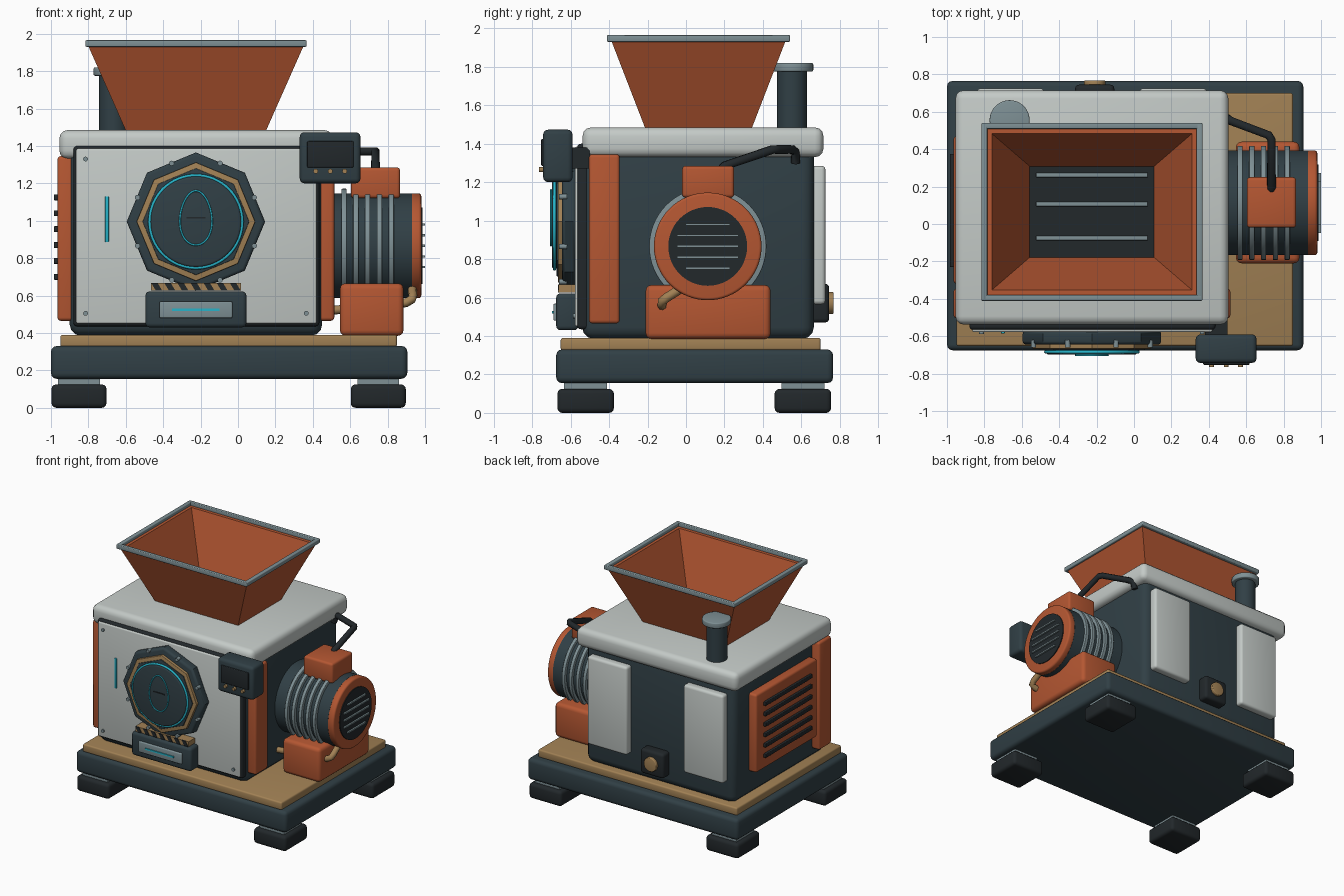
import bpy, bmesh, math
from mathutils import Matrix, Vector

if "Cube" in bpy.data.objects:
    bpy.data.objects.remove(bpy.data.objects["Cube"])


def mat(name, r, g, b):
    m = bpy.data.materials.new(name)
    m.diffuse_color = (r, g, b, 1)
    m.use_nodes = True
    m.node_tree.nodes["Principled BSDF"].inputs["Base Color"].default_value = m.diffuse_color
    return m


DARK = mat("dark_slate", 0.030, 0.050, 0.060)
BLACK = mat("rubber_black", 0.016, 0.021, 0.024)
ORANGE = mat("burnt_orange", 0.46, 0.095, 0.032)
TAN = mat("tan", 0.36, 0.22, 0.09)
LIGHT = mat("light_grey", 0.55, 0.59, 0.57)
STEEL = mat("steel", 0.21, 0.28, 0.30)
CYAN = mat("cyan", 0.02, 0.45, 0.58)


def finish(name, bm, m, smooth=True):
    bmesh.ops.recalc_face_normals(bm, faces=bm.faces)
    me = bpy.data.meshes.new(name)
    bm.to_mesh(me)
    bm.free()
    me.materials.append(m)
    ob = bpy.data.objects.new(name, me)
    bpy.context.collection.objects.link(ob)
    if smooth:
        bpy.ops.object.select_all(action='DESELECT')
        ob.select_set(True)
        bpy.context.view_layer.objects.active = ob
        bpy.ops.object.shade_smooth_by_angle(angle=math.radians(40))
    return ob


def box(name, x, y, z, m, bev=0.0):
    """Box from (min, max) pairs with rounded edges."""
    bm = bmesh.new()
    bmesh.ops.create_cube(bm, size=1)
    lo, hi = Vector((x[0], y[0], z[0])), Vector((x[1], y[1], z[1]))
    bm.transform(Matrix.Translation((lo + hi) / 2) @ Matrix.Diagonal((*(hi - lo), 1)))
    if bev:
        bmesh.ops.bevel(bm, geom=bm.edges[:], offset=bev, segments=3, profile=0.5, affect='EDGES')
    return finish(name, bm, m)


def cyl(name, axis, c, r, span, m, n=48, bev=0.0):
    """Prism along an axis; c holds the other two coordinates, span the ends."""
    a, b = span
    bm = bmesh.new()
    bmesh.ops.create_cone(bm, cap_ends=True, segments=n, radius1=r, radius2=r, depth=b - a)
    if bev:
        rim = [e for e in bm.edges if abs(e.verts[0].co.z - e.verts[1].co.z) < 1e-5]
        bmesh.ops.bevel(bm, geom=rim, offset=bev, segments=3, profile=0.5, affect='EDGES')
    h = (a + b) / 2
    rot, loc = {'X': (Matrix.Rotation(math.pi / 2, 4, 'Y'), (h, *c)),
                'Y': (Matrix.Rotation(math.pi / 2, 4, 'X'), (c[0], h, c[1])),
                'Z': (Matrix(), (*c, h))}[axis]
    bm.transform(Matrix.Translation(loc) @ rot)
    return finish(name, bm, m)


def tube(name, pts, r, m, cyclic=False):
    cu = bpy.data.curves.new(name, 'CURVE')
    cu.dimensions = '3D'
    cu.bevel_depth = r
    cu.bevel_resolution = 2
    cu.use_fill_caps = not cyclic
    sp = cu.splines.new('POLY')
    sp.points.add(len(pts) - 1)
    for p, co in zip(sp.points, pts):
        p.co = (*co, 1)
    sp.use_cyclic_u = cyclic
    cu.materials.append(m)
    ob = bpy.data.objects.new(name, cu)
    bpy.context.collection.objects.link(ob)
    bpy.ops.object.select_all(action='DESELECT')
    ob.select_set(True)
    bpy.context.view_layer.objects.active = ob
    bpy.ops.object.convert(target='MESH')
    bpy.ops.object.shade_smooth_by_angle(angle=math.radians(50))


CX = -0.225  # centre line of the main housing

# Feet, plinth and deck
for fx in (-0.85, 0.75):
    for fy in (-0.522, 0.608):
        box("foot", (fx - .147, fx + .147), (fy - .147, fy + .147), (0, .125), BLACK, .025)
        box("foot_spacer", (fx - .112, fx + .112), (fy - .112, fy + .112), (.115, .165), STEEL)
box("plinth", (-1.0, .905), (-.675, .765), (.155, .33), DARK, .03)
box("deck", (-.95, .85), (-.652, .70), (.325, .39), TAN, .012)

# Housing, lid and side pillars
box("housing", (-.90, .45), (-.54, .665), (.385, 1.40), DARK, .06)
box("lid", (-.955, .505), (-.538, .715), (1.33, 1.485), LIGHT, .045)
box("pillar_left", (-.965, -.86), (-.505, -.345), (.465, 1.345), ORANGE, .018)
box("pillar_right", (.41, .515), (-.505, -.345), (.465, 1.345), ORANGE, .018)

# Front panel with corner screws and light strip
box("panel_gasket", (-.88, .435), (-.566, -.50), (.435, 1.40), BLACK, .02)
box("front_panel", (-.865, .42), (-.578, -.53), (.45, 1.385), LIGHT, .01)
for sx in (-.59, .59):
    for sz in (.505, 1.33):
        cyl("panel_screw", 'Y', (CX + sx, sz), .013, (-.588, -.57), STEEL, 12)
box("light_strip", (-.711, -.691), (-.586, -.57), (.885, 1.13), CYAN, .004)

# Octagonal hatch
HZ = .995
cyl("hatch_frame", 'Y', (CX, HZ), .37, (-.645, -.57), DARK, 8, .018)
cyl("hatch_trim", 'Y', (CX, HZ), .317, (-.667, -.63), TAN, 8, .004)
cyl("hatch_plate", 'Y', (CX, HZ), .285, (-.674, -.64), DARK, 8, .004)
cyl("hatch_disc", 'Y', (CX, HZ), .243, (-.698, -.66), DARK, 64, .012)
T = [i * math.tau / 64 for i in range(64)]
tube("hatch_light_ring", [(CX + .247 * math.cos(t), -.684, HZ + .247 * math.sin(t)) for t in T],
     .009, CYAN, True)
tube("window_trim", [(CX + .085 * math.cos(t) * (1 - .13 * math.sin(t)), -.702,
                      HZ + .02 + .145 * math.sin(t)) for t in T], .005, CYAN, True)
box("window_bar", (CX - .05, CX + .05), (-.703, -.69), (1.013, 1.021), BLACK)
for i in range(8):
    a = (i + .5) * math.tau / 8
    cyl("hatch_screw", 'Y', (CX + .338 * math.cos(a), HZ + .338 * math.sin(a)), .014,
        (-.66, -.62), STEEL, 12)

# Hazard strip and drawer under the hatch
box("hazard_strip", (CX - .24, CX + .24), (-.662, -.57), (.627, .668), TAN)
for i in range(7):
    sx = CX - .21 + i * .07
    s = box("hazard_stripe", (sx - .017, sx + .017), (-.666, -.655), (.627, .668), BLACK)
    for v in s.data.vertices:
        v.co.x -= .6 * (v.co.z - .6475)
box("drawer", (CX - .27, CX + .27), (-.675, -.56), (.43, .622), DARK, .022)
box("drawer_plate", (CX - .195, CX + .195), (-.69, -.66), (.48, .568), STEEL, .007)
box("drawer_light", (CX - .127, CX + .127), (-.697, -.68), (.518, .531), CYAN)

# Control box
box("control_bracket", (.38, .50), (-.61, -.50), (1.27, 1.38), BLACK)
box("control_box", (.33, .655), (-.743, -.59), (1.2, 1.473), DARK, .025)
box("control_screen", (.37, .618), (-.753, -.73), (1.285, 1.425), BLACK, .006)
for bx in (.415, .493, .57):
    cyl("control_button", 'Y', (bx, 1.265), .013, (-.765, -.735), TAN, 16)

# Hopper: a hollow flared wall made of four rectangular loops
CY = .065
loops = [(.372, .275, 1.475), (.578, .455, 1.94), (.535, .418, 1.94), (.325, .237, 1.475)]
bm = bmesh.new()
rings = [[bm.verts.new((CX + sx * hx, CY + sy * hy, z))
          for sx, sy in ((-1, -1), (1, -1), (1, 1), (-1, 1))] for hx, hy, z in loops]
for k in range(4):
    p, q = rings[k], rings[(k + 1) % 4]
    for i in range(4):
        j = (i + 1) % 4
        bm.faces.new((p[i], p[j], q[j], q[i]))
finish("hopper", bm, ORANGE, False)
for s in (-1, 1):
    yr, xr = CY + s * .46, CX + s * .575
    box("hopper_rim_side", (xr - .016, xr + .016), (CY - .475, CY + .475), (1.93, 1.965), STEEL, .006)
    box("hopper_rim_end", (CX - .59, CX + .59), (yr - .016, yr + .016), (1.93, 1.965), STEEL, .006)
box("hopper_floor", (CX - .34, CX + .34), (CY - .25, CY + .25), (1.47, 1.492), BLACK)
for by in (.262, .107, -.075):
    box("hopper_grate_bar", (CX - .298, CX + .298), (by - .013, by + .013), (1.485, 1.51), STEEL, .004)

# Exhaust stack
cyl("exhaust_stack", 'Z', (-.665, .552), .078, (1.46, 1.79), DARK)
cyl("exhaust_cap", 'Z', (-.665, .555), .107, (1.775, 1.82), STEEL, 48, .008)

# Left side vent
box("vent_panel", (-.965, -.88), (-.32, .47), (.59, 1.23), ORANGE, .018)
for i in range(6):
    z = .70 + i * .085
    box("vent_slat", (-.985, -.95), (-.23, .375), (z - .016, z + .016), BLACK, .005)

# Back panels and drain
for s in (-1, 1):
    px = CX + s * .435
    box("back_panel", (px - .18, px + .18), (.65, .725), (.565, 1.285), LIGHT, .02)
box("drain_block", (-.315, -.105), (.65, .745), (.47, .672), BLACK, .022)
cyl("drain_plug", 'Y', (-.21, .572), .057, (.73, .768), TAN, 32, .006)

# Motor with cooling fins, end cap and grille
MC = (.113, .866)
cyl("motor_body", 'X', MC, .28, (.44, .93), DARK, 64)
for i in range(5):
    x = .567 + i * .063
    cyl("motor_fin", 'X', MC, .305, (x - .014, x + .014), STEEL, 64, .005)
cyl("motor_end_cap", 'X', MC, .28, (.92, .98), ORANGE, 64, .014)
cyl("motor_grille", 'X', MC, .205, (.96, .987), BLACK, 48)
for i in range(-2, 3):
    w = (.16, .16, .115)[abs(i)]
    z = MC[1] + i * .057
    box("grille_bar", (.98, 1.0), (MC[0] - w, MC[0] + w), (z - .006, z + .006), STEEL)
box("motor_saddle", (.545, .885), (-.21, .44), (.385, .665), ORANGE, .03)
box("terminal_box", (.603, .867), (-.02, .25), (1.12, 1.285), ORANGE, .018)

# Cable and coolant pipe
tube("power_cable", [(.47, .57, 1.30), (.49, .57, 1.36), (.52, .55, 1.37), (.72, .475, 1.37),
                     (.735, .45, 1.37), (.735, .20, 1.285), (.735, .17, 1.25)], .024, BLACK)
tube("coolant_pipe", [(.93, -.02, .65), (.935, -.10, .60), (.93, -.125, .58), (.90, -.125, .562),
                      (.86, -.125, .555), (.44, -.125, .515)], .024, TAN)
